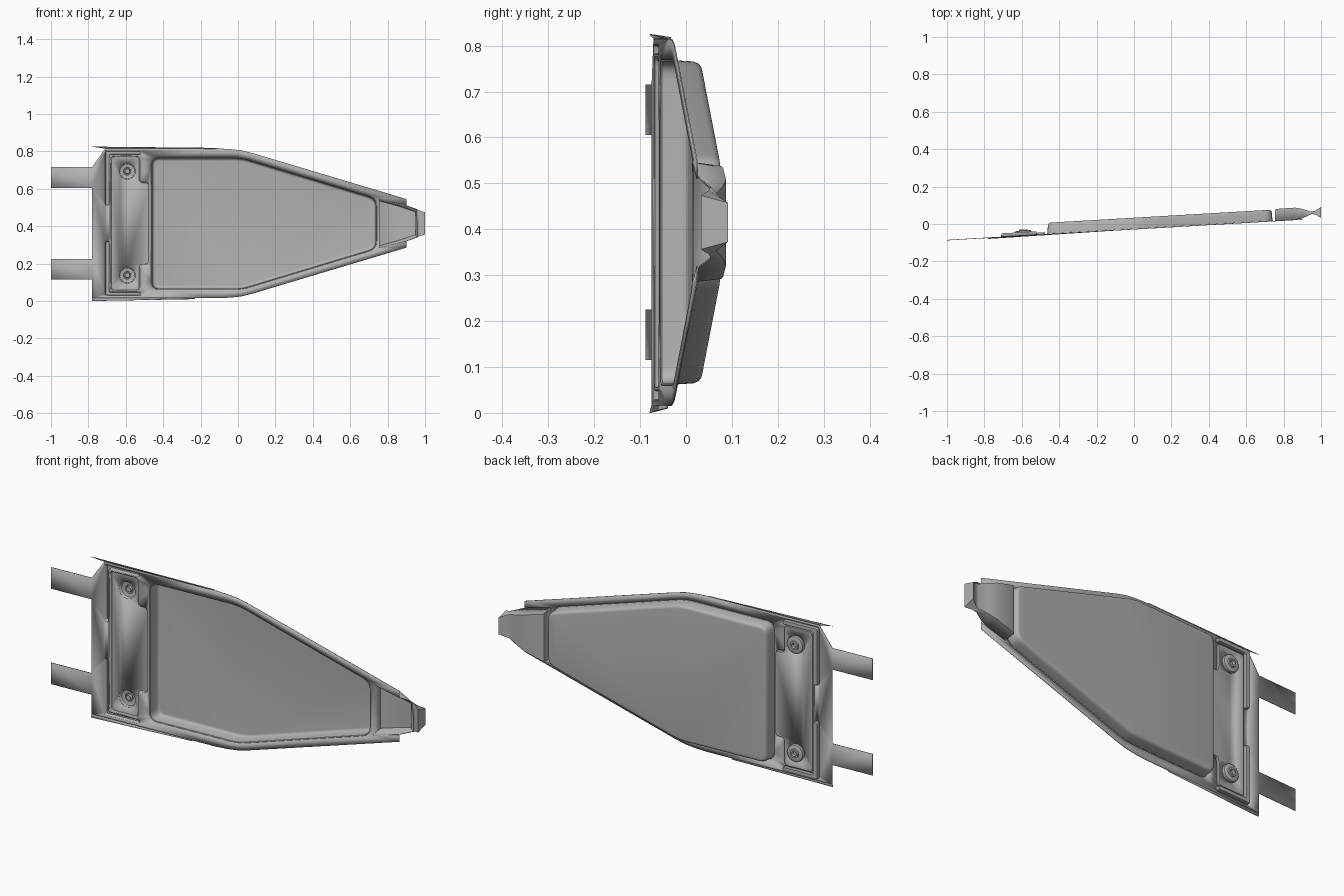
import bpy, bmesh, math
from mathutils import Vector

old = bpy.data.objects.get("Cube")
if old:
    bpy.data.objects.remove(old)

grey = bpy.data.materials.new("bare_metal_grey")
grey.use_nodes = True
grey.diffuse_color = (0.45, 0.45, 0.45, 1)
grey.node_tree.nodes["Principled BSDF"].inputs["Base Color"].default_value = (0.45, 0.45, 0.45, 1)

MID = 0.415  # height of the symmetry line


def place(x, h, d):
    """Panel coordinates (along, off the symmetry line, depth to the back) to world."""
    return (x, -0.028 + 0.0583 * x + d, MID + h)


def mirrored(half):
    return half + [(x, -h) for x, h in reversed(half)]


def flipped(loop):
    return [(x, -h) for x, h in loop]


def rounded(loop, r, n=5):
    """Round every corner of a polygon."""
    pts, out = [Vector(p) for p in loop], []
    for i, p in enumerate(pts):
        ends = []
        for q in (pts[i - 1], pts[(i + 1) % len(pts)]):
            length = (q - p).length
            ends.append(p + (q - p) * min(r, length * 0.45) / length)
        for k in range(n + 1):
            t = k / n
            out.append(ends[0] * (1 - t) ** 2 + p * 2 * t * (1 - t) + ends[1] * t * t)
    return [tuple(p) for p in out]


def circle(cx, ch, r, n=24):
    return [(cx + r * math.cos(math.tau * i / n), ch + r * math.sin(math.tau * i / n))
            for i in range(n)]


def inset(loop, amount):
    """Move a polygon inward by an even amount."""
    pts = [Vector(p) for p in loop]
    area = sum(pts[i - 1].cross(p) for i, p in enumerate(pts))
    side = 1 if area > 0 else -1
    out = []
    for i, p in enumerate(pts):
        a, b = (p - pts[i - 1]).normalized(), (pts[(i + 1) % len(pts)] - p).normalized()
        na, nb = Vector((-a.y, a.x)) * side, Vector((-b.y, b.x)) * side
        out.append(tuple(p + (na + nb) * amount / max(1 + na.dot(nb), 0.5)))
    return out


def ring(bm, loop, d):
    return [bm.verts.new(place(x, h, d)) for x, h in loop]


def fill(bm, rings):
    """Flat face bounded by the first ring, with the others as holes."""
    edges = []
    for vs in rings:
        for i, v in enumerate(vs):
            edges.append(bm.edges.get((vs[i - 1], v)) or bm.edges.new((vs[i - 1], v)))
    bmesh.ops.triangle_fill(bm, edges=edges, use_beauty=True, normal=(0, -1, 0))


def finish(bm, name):
    bmesh.ops.recalc_face_normals(bm, faces=bm.faces)
    mesh = bpy.data.meshes.new(name)
    bm.to_mesh(mesh)
    bm.free()
    mesh.materials.append(grey)
    obj = bpy.data.objects.new(name, mesh)
    bpy.context.collection.objects.link(obj)
    sheet = obj.modifiers.new("sheet_thickness", "SOLIDIFY")
    sheet.thickness, sheet.offset = 0.003, 0
    bpy.ops.object.select_all(action="DESELECT")
    obj.select_set(True)
    bpy.context.view_layer.objects.active = obj
    bpy.ops.object.shade_smooth_by_angle(angle=math.radians(35))
    return obj


def pressing(name, loop, levels, holes=(), closed=True):
    """Pressed recess: stepped walls from (inset, depth) levels and a floor."""
    bm = bmesh.new()
    last = None
    for amount, d in levels:
        vs = ring(bm, inset(loop, amount), d)
        if last:
            for i in range(len(vs)):
                bm.faces.new((last[i - 1], last[i], vs[i], vs[i - 1]))
        last = vs
    if closed:
        fill(bm, [last] + [ring(bm, hole, levels[-1][1]) for hole in holes])
    return finish(bm, name)


# Outlines of the pressed areas
pan = rounded(mirrored([(-0.465, 0.355), (0.02, 0.355), (0.742, 0.137)]), 0.045)
plate = rounded(mirrored([(-0.68, 0.36), (-0.525, 0.36), (-0.525, 0.22), (-0.475, 0.22)]), 0.02)
ridge = rounded([(-0.71, 0.095), (-0.71, 0.387), (-0.52, 0.387), (-0.52, 0.366),
                 (-0.686, 0.366), (-0.686, 0.095)], 0.008, 3)
bosses = [circle(-0.592, s * 0.278, 0.044) for s in (1, -1)]

# Flat flange with the two tabs and the notch at the narrow end
outline = mirrored([(-0.78, 0.19), (-1, 0.19), (-1, 0.3), (-0.78, 0.3), (-0.71, 0.4),
                    (-0.1, 0.4), (-0.04, 0.397), (0.02, 0.39), (0.08, 0.375),
                    (0.9, 0.13), (0.9, 0.095), (0.755, 0.13)])
# The lower wide corner is square, not clipped
outline = [(-0.78, -0.4) if (x, h) == (-0.71, -0.4) else (x, h) for x, h in outline]
bm = bmesh.new()
fill(bm, [ring(bm, loop, 0) for loop in (outline, pan, plate, ridge, flipped(ridge))])
finish(bm, "flange")

# Main recessed pan
pressing("pan", pan, [(0, 0), (0.003, 0.003), (0.006, 0.045), (0.010, 0.055),
                      (0.015, 0.059), (0.022, 0.06)])

# Mounting plate, corner ridges and bolt bosses
pressing("mounting_plate", plate, [(0, 0), (0.003, 0.01)], bosses)
for side, loop, boss in (("upper", ridge, bosses[0]), ("lower", flipped(ridge), bosses[1])):
    pressing(side + "_ridge", loop, [(0, 0), (0.003, 0.018)])
    pressing(side + "_boss", boss, [(0, 0.01), (0.003, 0.024), (0.006, 0.026), (0.022, 0.026),
                                    (0.024, 0.032), (0.03, 0.032), (0.032, 0.02)])

# Tip: trough that narrows, pinches and flares into an end cap
# along, lip half width, floor half width, lip depth, floor depth
sections = [(0.755, 0.13, 0.122, 0, 0.06), (0.765, 0.128, 0.118, 0, 0.063),
            (0.86, 0.105, 0.092, 0.001, 0.064), (0.9, 0.095, 0.078, 0.006, 0.055),
            (0.95, 0.077, 0.062, 0.026, 0.037), (0.97, 0.068, 0.056, 0.022, 0.042),
            (1.0, 0.058, 0.042, 0.003, 0.06)]
bm = bmesh.new()
rows = []
for x, lip, floor, front, back in sections:
    rows.append([bm.verts.new(place(x, h, d)) for h, d in
                 ((lip, front), (floor, back), (-floor, back), (-lip, front))])
for a, b in zip(rows, rows[1:]):
    for i in range(3):
        bm.faces.new((a[i], a[i + 1], b[i + 1], b[i]))
for a, b in zip(rows[4:], rows[5:]):
    bm.faces.new((a[3], a[0], b[0], b[3]))
bm.faces.new(rows[0])
bm.faces.new(rows[-1])
finish(bm, "tip")

# Thin folded lips along the long edges
for name, pts in (("upper_lip", [(-0.78, 0.41, -0.005), (-0.11, 0.403, 0.001),
                                 (-0.11, 0.399, 0), (-0.71, 0.4, 0)]),
                  ("lower_lip", [(-0.78, -0.415, -0.005), (-0.23, -0.405, 0.001),
                                 (-0.23, -0.399, 0), (-0.78, -0.399, 0)])):
    bm = bmesh.new()
    bm.faces.new([bm.verts.new(place(*p)) for p in pts])
    finish(bm, name)
